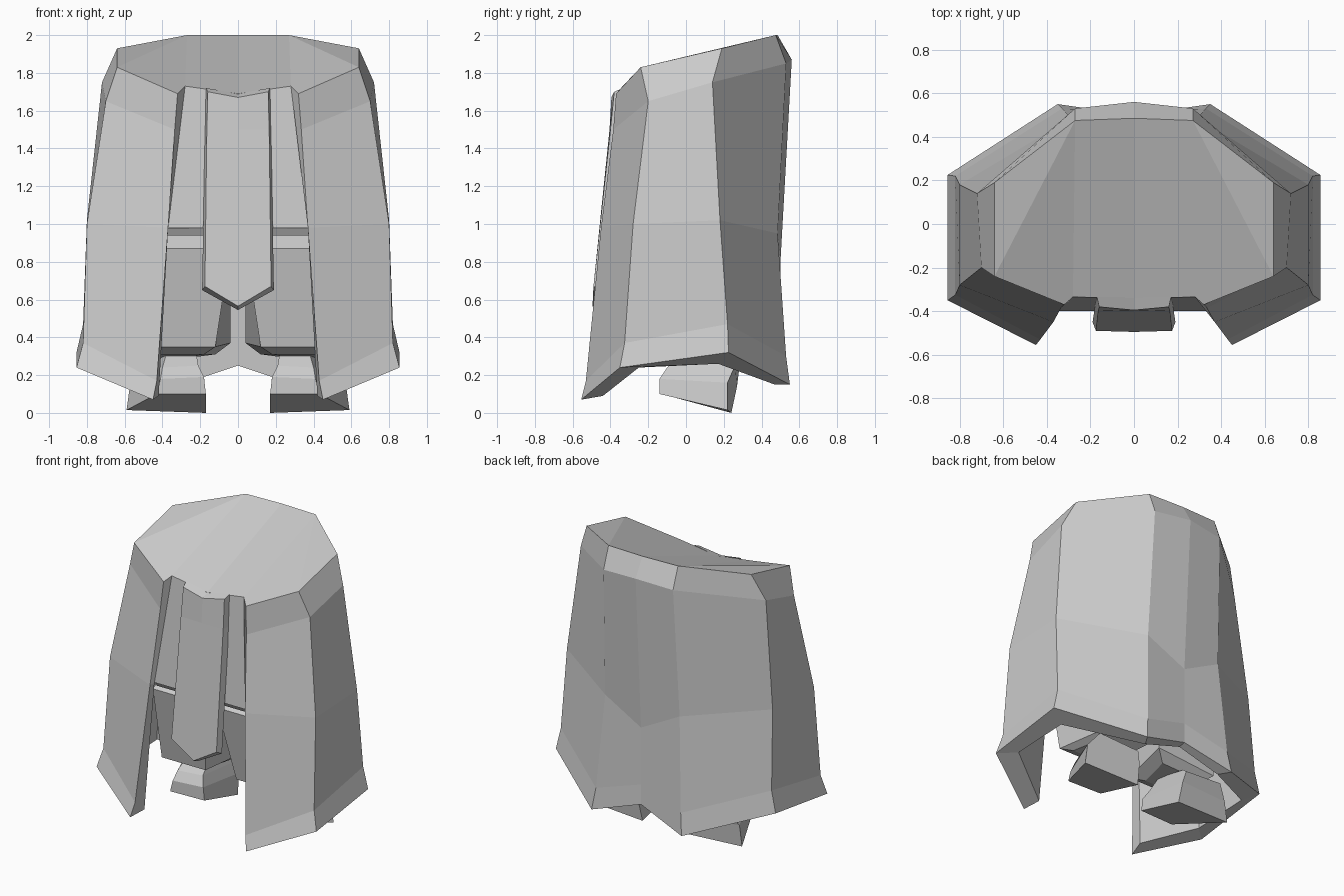
import bpy, bmesh

if "Cube" in bpy.data.objects:
    bpy.data.objects.remove(bpy.data.objects["Cube"])

cloth = bpy.data.materials.new("light_grey")
cloth.diffuse_color = (0.6, 0.6, 0.6, 1)
cloth.use_nodes = True
cloth.node_tree.nodes["Principled BSDF"].inputs["Base Color"].default_value = cloth.diffuse_color


def finish(name, bm):
    """Weld, orient and store a flat-shaded part."""
    bmesh.ops.remove_doubles(bm, verts=bm.verts, dist=0.0005)
    bmesh.ops.recalc_face_normals(bm, faces=bm.faces)
    me = bpy.data.meshes.new(name)
    bm.to_mesh(me)
    bm.free()
    me.materials.append(cloth)
    ob = bpy.data.objects.new(name, me)
    bpy.context.collection.objects.link(ob)
    return ob


def add_face(bm, pts, sides=(1, -1)):
    for s in sides:
        bm.faces.new([bm.verts.new((s * x, y, z)) for x, y, z in pts])


def strip(bm, a, b):
    """Quads between two columns of equal length, on both sides."""
    for i in range(len(a) - 1):
        add_face(bm, [a[i], a[i + 1], b[i + 1], b[i]])


# --- robe: outer columns, from top to hem, front opening round to back centre
lapel = [(.32, -.37, 1.69), (.335, -.385, 1.50), (.37, -.45, .98), (.43, -.53, .17), (.45, -.555, .07)]
front = [(.64, -.24, 1.83), (.70, -.20, 1.65), (.80, -.28, 1.00), (.82, -.325, .37), (.855, -.35, .24)]
rear = [(.64, .19, 1.93), (.72, .14, 1.75), (.80, .18, 1.02), (.82, .22, .47), (.855, .225, .32)]
back = [(.27, .475, 2.0), (.27, .53, 1.85), (.29, .485, .95), (.33, .53, .30), (.35, .55, .15)]
spine = [(0, .485, 2.0), (0, .56, 1.87), (0, .50, .80), (0, .50, .40), (0, .50, .26)]
outer = [lapel, front, rear, back, spine]
# inner columns: hollow ceiling to hem
inner = [[(.37, -.40, .98), (.42, -.44, .09)],
         [(.70, -.22, .98), (.75, -.25, .24)],
         [(.70, .14, .98), (.75, .17, .26)],
         [(.26, .42, .98), (.30, .47, .15)],
         [(0, .43, .98), (0, .45, .25)]]
recess_top = [(.28, -.335, 1.73), (0, -.34, 1.69)]
recess_low = [(.37, -.40, .98), (0, -.40, .98)]

bm = bmesh.new()
for cols in (outer, inner):
    for a, b in zip(cols, cols[1:]):
        strip(bm, a, b)
for i in range(4):                                   # hem thickness
    add_face(bm, [outer[i][-1], outer[i + 1][-1], inner[i + 1][-1], inner[i][-1]])
# edge of the front opening
add_face(bm, [lapel[0], lapel[1], lapel[2], recess_low[0], recess_top[0]])
add_face(bm, [lapel[2], lapel[3], lapel[4], inner[0][1], inner[0][0]])
# recessed body front, hollow ceiling and flat top
add_face(bm, [recess_top[0], recess_top[1], recess_low[1], recess_low[0]])
add_face(bm, [c[0] for c in inner] + [recess_low[1]])
add_face(bm, [recess_top[1], recess_top[0], back[0], spine[0]])
add_face(bm, [recess_top[0], lapel[0], front[0], back[0]])
add_face(bm, [front[0], rear[0], back[0]])
finish("robe", bm)

# --- hanging front panel with a pointed end
face_col = [(.16, -.38, 1.70), (.165, -.40, 1.50), (.175, -.49, .67)]
rim_col = [(.17, -.335, 1.72), (.175, -.35, 1.50), (.19, -.45, .65)]
face_mid = [(0, -.395, 1.67), (0, -.405, 1.50), (0, -.495, .565)]
rim_mid = [(0, -.335, 1.69), (0, -.35, 1.50), (0, -.45, .545)]
bm = bmesh.new()
strip(bm, face_mid, face_col)
strip(bm, face_col, rim_col)
strip(bm, rim_col, rim_mid)
for i in (0, 2):
    add_face(bm, [face_mid[i], face_col[i], rim_col[i], rim_mid[i]])
finish("front_panel", bm)


def loft(name, rings, s):
    """Closed loft through rings of points, placed on side s."""
    bm = bmesh.new()
    n = len(rings[0])
    for a, b in zip(rings, rings[1:]):
        for i in range(n):
            j = (i + 1) % n
            add_face(bm, [a[i], a[j], b[j], b[i]], (s,))
    add_face(bm, rings[0], (s,))
    add_face(bm, rings[-1], (s,))
    return finish(name, bm)


def ring(x0, x1, y0, y1, zf, zb):
    return [(x0, y0, zf), (x1, y0, zf), (x1, y1, zb), (x0, y1, zb)]


for s, side in ((1, "right"), (-1, "left")):
    # waist band peeking out under the body
    loft(side + "_waist_band", [ring(.0, .38, -.38, .1, .975, .975),
                                ring(.0, .38, -.36, .1, .94, .94)], s)
    # trouser leg, flaring slightly and ending in a sloped cuff
    loft(side + "_trouser_leg", [
        ring(.02, .44, -.20, .20, .95, .95),
        ring(.04, .46, -.29, .24, .87, .87),
        [(.12, -.19, .35), (.46, -.19, .35), (.46, .24, .30), (.04, .20, .37)],
        [(.18, -.10, .31), (.42, -.10, .31), (.42, .18, .27), (.12, .14, .31)]], s)
    # boot, tipped up at the toe
    loft(side + "_boot", [
        [(.22, -.02, .31), (.38, -.04, .31), (.44, .18, .28), (.24, .20, .28)],
        [(.21, -.09, .25), (.40, -.10, .24), (.50, .26, .25), (.20, .28, .22)],
        [(.18, -.13, .19), (.41, -.14, .18), (.57, .22, .16), (.18, .27, .14)],
        [(.17, -.13, .10), (.43, -.14, .10), (.59, .22, .015), (.17, .24, .0)]], s)
